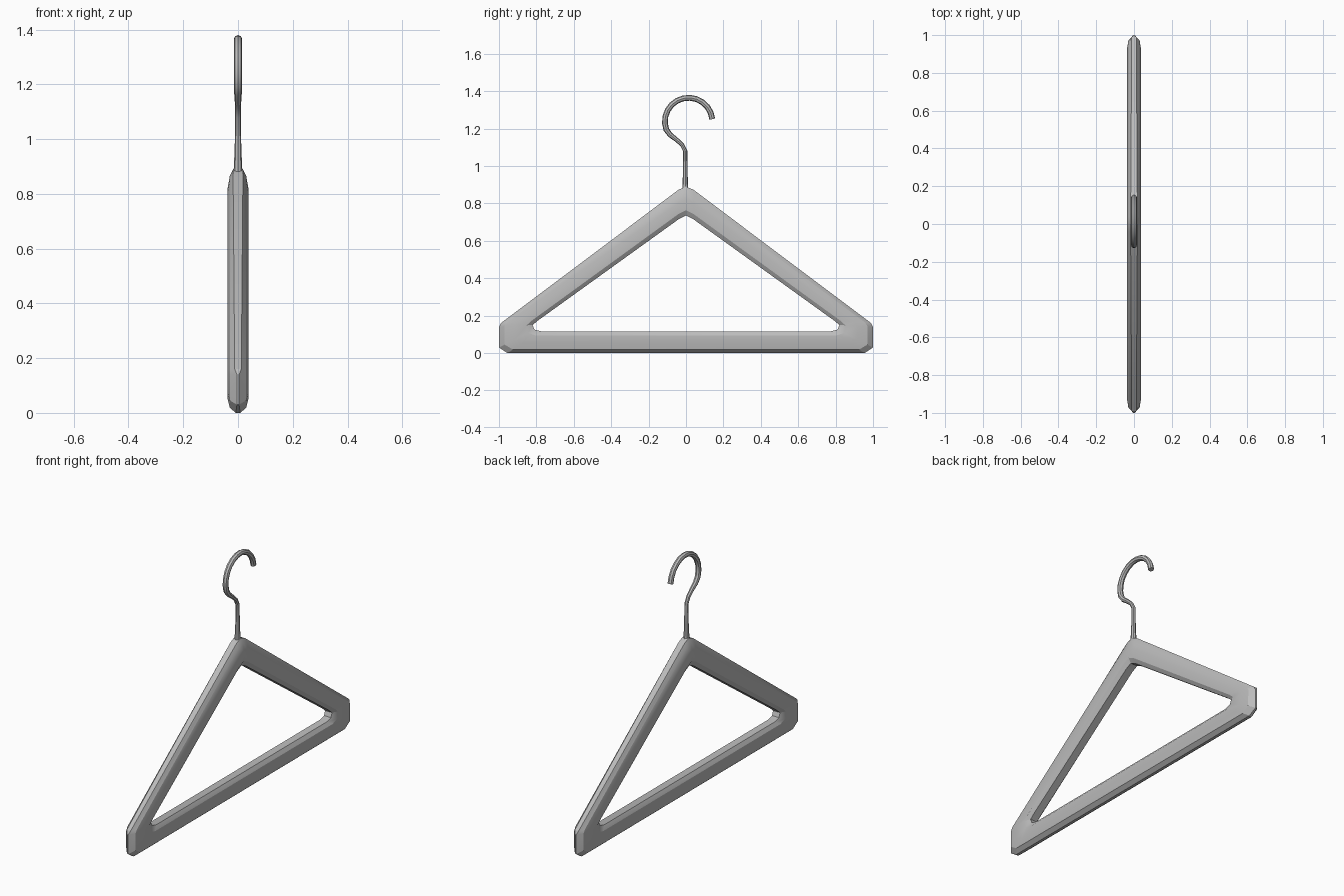
import bpy, bmesh, math
from mathutils import Vector

cube = bpy.data.objects.get("Cube")
if cube:
    bpy.data.objects.remove(cube, do_unlink=True)

grey = bpy.data.materials.new("plain_grey")
grey.use_nodes = True
COLOUR = (0.5, 0.5, 0.5, 1)
grey.diffuse_color = COLOUR
grey.node_tree.nodes["Principled BSDF"].inputs["Base Color"].default_value = COLOUR


def finish(obj, angle):
    bpy.ops.object.select_all(action='DESELECT')
    obj.select_set(True)
    bpy.context.view_layer.objects.active = obj
    bpy.ops.object.shade_smooth_by_angle(angle=math.radians(angle))


# Frame: outer (y, z), inner (y, z) and rim half width, from apex to foot
stations = [
    ((0.00, 0.89), (0.00, 0.735), 0.018),
    ((0.04, 0.873), (0.04, 0.715), 0.018),
    ((0.99, 0.16), (0.79, 0.175), 0.012),
    ((1.00, 0.14), (0.82, 0.15), 0.004),
    ((1.00, 0.03), (0.81, 0.125), 0.004),
    ((0.955, 0.0), (0.77, 0.115), 0.008),
]
mirrored = [((-o[0], o[1]), (-i[0], i[1]), w) for o, i, w in reversed(stations[1:])]
# Cross-section: fraction from outer to inner rim, half thickness
section = [(0.16, 0.030), (0.45, 0.038), (0.82, 0.037), (1.0, 0.022)]

bm = bmesh.new()
rings = []
for outer, inner, rim in stations + mirrored:
    o, i = Vector((0, *outer)), Vector((0, *inner))
    half = [(0.0, rim)] + section
    profile = half + [(t, -x) for t, x in reversed(half)]
    rings.append([bm.verts.new(o.lerp(i, t) + Vector((x, 0, 0))) for t, x in profile])
for a, b in zip(rings, rings[1:] + rings[:1]):
    for k in range(len(a)):
        n = (k + 1) % len(a)
        bm.faces.new((a[k], a[n], b[n], b[k]))
bmesh.ops.recalc_face_normals(bm, faces=bm.faces)
mesh = bpy.data.meshes.new("hanger_frame")
bm.to_mesh(mesh)
bm.free()
frame = bpy.data.objects.new("hanger_frame", mesh)
bpy.context.collection.objects.link(frame)
mesh.materials.append(grey)
finish(frame, 25)

# Hook: stem, S-bend and open arc as one tapered tube (y, z, radius)
path = [(-0.004, 0.86, 0.017), (-0.004, 0.97, 0.012), (-0.004, 1.08, 0.011),
        (-0.022, 1.115, 0.011), (-0.05, 1.14, 0.012), (-0.085, 1.167, 0.014)]
for step in range(13):
    a = math.radians(200 - step * 16.2)
    path.append((0.014 + 0.127 * math.cos(a), 1.238 + 0.127 * math.sin(a), 0.0155))
curve = bpy.data.curves.new("hook", 'CURVE')
curve.dimensions = '3D'
curve.bevel_depth = 1.0
curve.bevel_resolution = 2
curve.use_fill_caps = True
spline = curve.splines.new('POLY')
spline.points.add(len(path) - 1)
for p, (y, z, r) in zip(spline.points, path):
    p.co = (0, y, z, 1)
    p.radius = r
curve.materials.append(grey)
hook = bpy.data.objects.new("hook", curve)
bpy.context.collection.objects.link(hook)
bpy.ops.object.select_all(action='DESELECT')
hook.select_set(True)
bpy.context.view_layer.objects.active = hook
bpy.ops.object.convert(target='MESH')
finish(bpy.context.view_layer.objects.active, 40)
